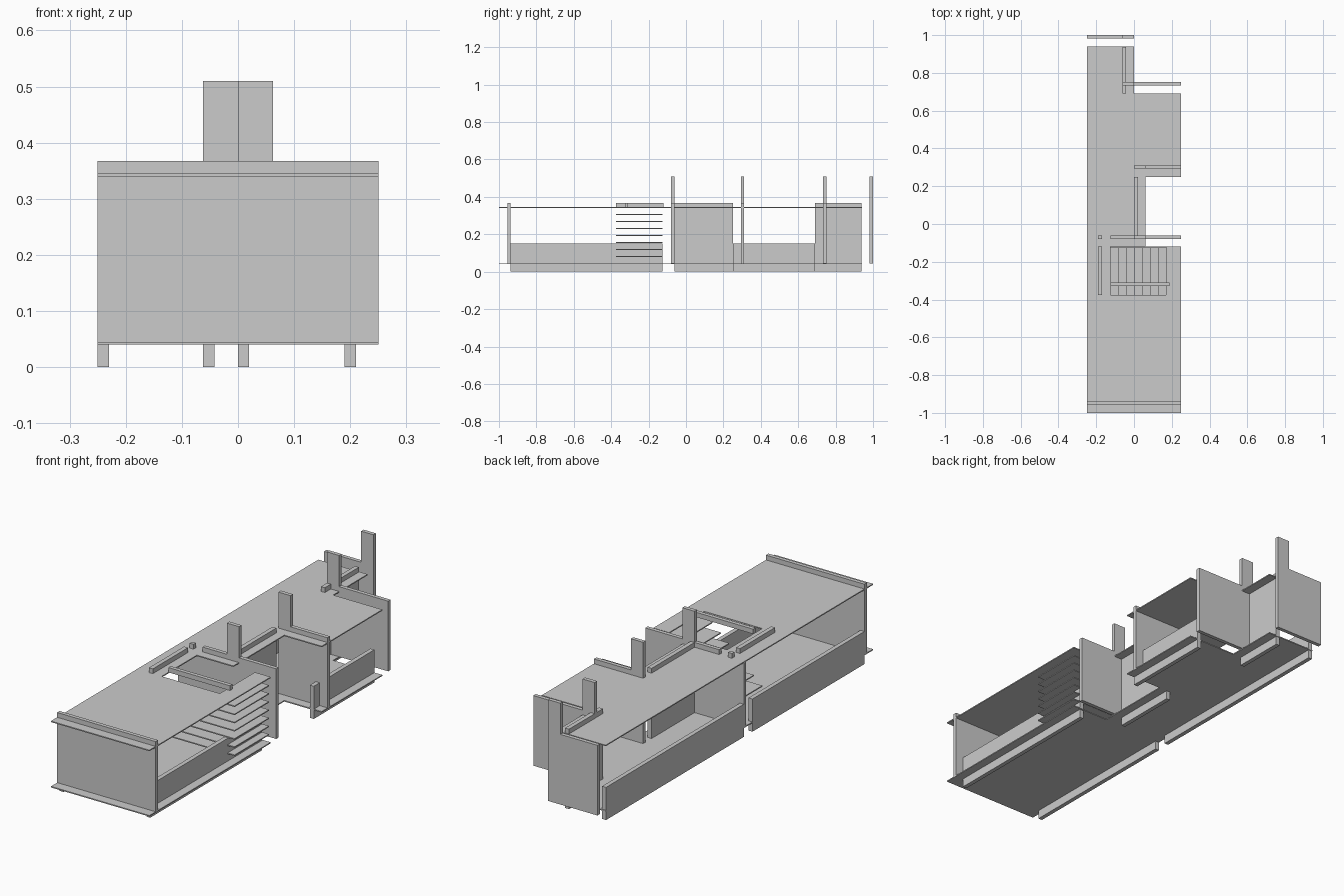
import bpy, bmesh

if "Cube" in bpy.data.objects:
    bpy.data.objects.remove(bpy.data.objects["Cube"])

FLOOR, CEIL, ROOF, PARAPET, STACK = 0.045, 0.34, 0.345, 0.367, 0.51


def prism(name, outline, z0, z1):
    """Extrude a flat outline from z0 to z1."""
    bm = bmesh.new()
    base = bm.faces.new([bm.verts.new((x, y, z0)) for x, y in outline])
    top = bmesh.ops.extrude_face_region(bm, geom=[base])["geom"]
    verts = [v for v in top if isinstance(v, bmesh.types.BMVert)]
    bmesh.ops.translate(bm, verts=verts, vec=(0, 0, z1 - z0))
    bmesh.ops.recalc_face_normals(bm, faces=bm.faces)
    mesh = bpy.data.meshes.new(name)
    bm.to_mesh(mesh)
    bm.free()
    ob = bpy.data.objects.new(name, mesh)
    bpy.context.collection.objects.link(ob)
    return ob


def box(name, x0, x1, y0, y1, z0, z1):
    return prism(name, [(x0, y0), (x1, y0), (x1, y1), (x0, y1)], z0, z1)


# Floor and roof share a notched plan; the roof also has the stairwell cut in
notched = [(0.06, -0.12), (0.06, 0.25), (0.25, 0.25), (0.25, 0.69),
           (0, 0.69), (0, 0.94), (-0.25, 0.94), (-0.25, -1), (0.25, -1), (0.25, -0.12)]
stairwell = [(0.17, -0.12), (0.17, -0.375), (-0.125, -0.375), (-0.125, -0.12)]
prism("floor_slab", notched, 0.04, FLOOR)
prism("roof_slab", notched + stairwell, CEIL, ROOF)

# Cross walls
box("front_wall", -0.25, 0.25, -0.955, -0.937, FLOOR, PARAPET)
for name, x0, x1, y in [("stair_wall", -0.125, 0.25, -0.08),
                        ("middle_wall", 0, 0.25, 0.293),
                        ("rear_side_wall", 0, 0.25, 0.733),
                        ("rear_wall", -0.25, 0, 0.982)]:
    box(name, x0, x1, y, y + 0.018, FLOOR, PARAPET)
box("inner_wall", -0.25, -0.125, -0.08, -0.062, FLOOR, CEIL)
box("roof_post", -0.19, -0.17, -0.08, -0.062, ROOF, PARAPET)

# Chimney stacks on the cross walls
for i, (x, y) in enumerate([(0, -0.08), (0, 0.293), (-0.062, 0.733), (-0.062, 0.982)]):
    box(f"chimney_{i + 1}", x, x + 0.062, y, y + 0.018,
        FLOOR if i == 2 else PARAPET, STACK)

# Long side walls: low balustrades and full-height panels
for name, x, y0, y1, z in [("left_low_wall_front", -0.25, -0.937, -0.125, 0.15),
                           ("left_low_wall_rear", -0.25, -0.062, 0.937, 0.15),
                           ("right_low_wall_front", 0.19, -0.937, -0.125, 0.15),
                           ("right_low_wall_rear", 0.19, 0.25, 0.69, 0.15),
                           ("court_panel", 0, -0.062, 0.25, PARAPET),
                           ("rear_panel", -0.062, 0.69, 0.937, PARAPET)]:
    box(name, x, x + 0.02, y0, y1, 0, z)

# Stairwell parapets
box("stairwell_beam_left", -0.19, -0.17, -0.375, -0.12, ROOF, PARAPET)
box("stairwell_beam_front", -0.125, 0.188, -0.327, -0.309, ROOF, PARAPET)

# Open stair: stacked thin slabs, each starting further right
for i in range(7):
    z = 0.078 + 0.0375 * i
    box(f"stair_tread_{i + 1}", -0.125 + 0.042 * i, 0.245, -0.375, -0.125, z, z + 0.005)
